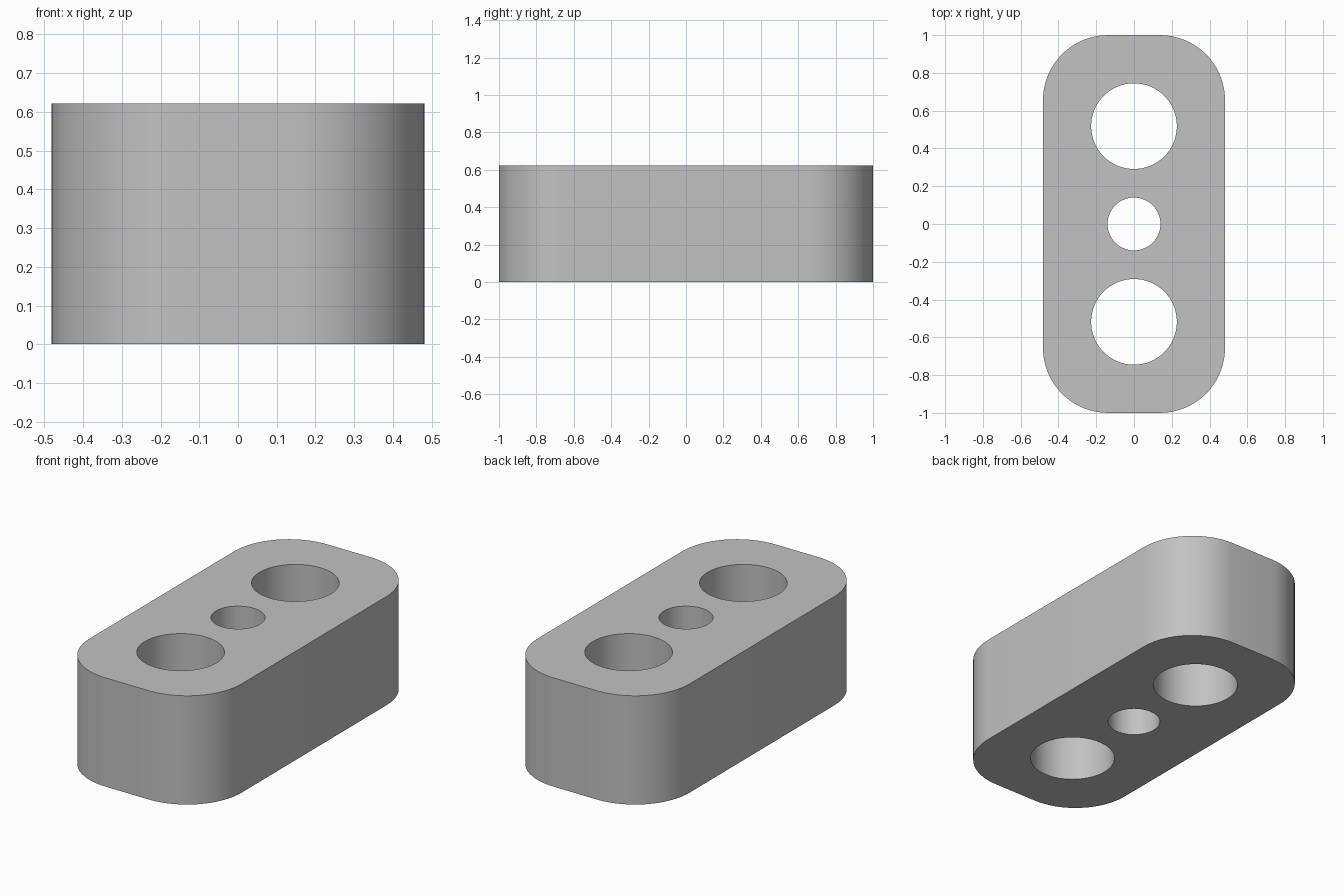
import bpy
import bmesh
from math import radians, sin, cos, pi
from mathutils import Vector

default = bpy.data.objects.get("Cube")
if default:
    bpy.data.objects.remove(default, do_unlink=True)

HALF_X, HALF_Y, HEIGHT, CORNER = 0.482, 1.0, 0.622, 0.345
STEPS = 16

grey = bpy.data.materials.new("plain grey")
grey.use_nodes = True
colour = (0.54, 0.54, 0.54, 1)
grey.diffuse_color = colour
grey.node_tree.nodes["Principled BSDF"].inputs["Base Color"].default_value = colour


def prism(name, outline, bottom, top):
    """Extrude a closed outline upwards into a solid."""
    bm = bmesh.new()
    face = bm.faces.new([bm.verts.new((x, y, bottom)) for x, y in outline])
    side = bmesh.ops.extrude_face_region(bm, geom=[face])["geom"]
    verts = [v for v in side if isinstance(v, bmesh.types.BMVert)]
    bmesh.ops.translate(bm, verts=verts, vec=Vector((0, 0, top - bottom)))
    bmesh.ops.recalc_face_normals(bm, faces=bm.faces)
    mesh = bpy.data.meshes.new(name)
    bm.to_mesh(mesh)
    bm.free()
    mesh.materials.append(grey)
    obj = bpy.data.objects.new(name, mesh)
    bpy.context.collection.objects.link(obj)
    return obj


def arc(cx, cy, radius, start, sweep, steps):
    return [(cx + radius * cos(start + sweep * i / steps),
             cy + radius * sin(start + sweep * i / steps)) for i in range(steps + 1)]


# Block with rounded upright corners
outline = []
for quarter, (sx, sy) in enumerate([(1, 1), (-1, 1), (-1, -1), (1, -1)]):
    outline += arc(sx * (HALF_X - CORNER), sy * (HALF_Y - CORNER),
                   CORNER, quarter * pi / 2, pi / 2, STEPS)
block = prism("block", outline, 0, HEIGHT)

# Three through holes: two large, one small in the middle
for y, radius in [(-0.518, 0.227), (0, 0.14), (0.518, 0.227)]:
    circle = arc(0, y, radius, 0, 2 * pi, 4 * STEPS)[:-1]
    cutter = prism("hole_cutter", circle, -0.1, HEIGHT + 0.1)
    cutter.hide_render = True
    bpy.context.view_layer.objects.active = block
    cut = block.modifiers.new("hole", "BOOLEAN")
    cut.operation, cut.solver, cut.object = "DIFFERENCE", "EXACT", cutter
    bpy.ops.object.modifier_apply(modifier=cut.name)
    bpy.data.objects.remove(cutter, do_unlink=True)

# Smooth walls with sharp rims
bpy.ops.object.select_all(action="DESELECT")
block.select_set(True)
bpy.context.view_layer.objects.active = block
bpy.ops.object.shade_smooth_by_angle(angle=radians(30))
